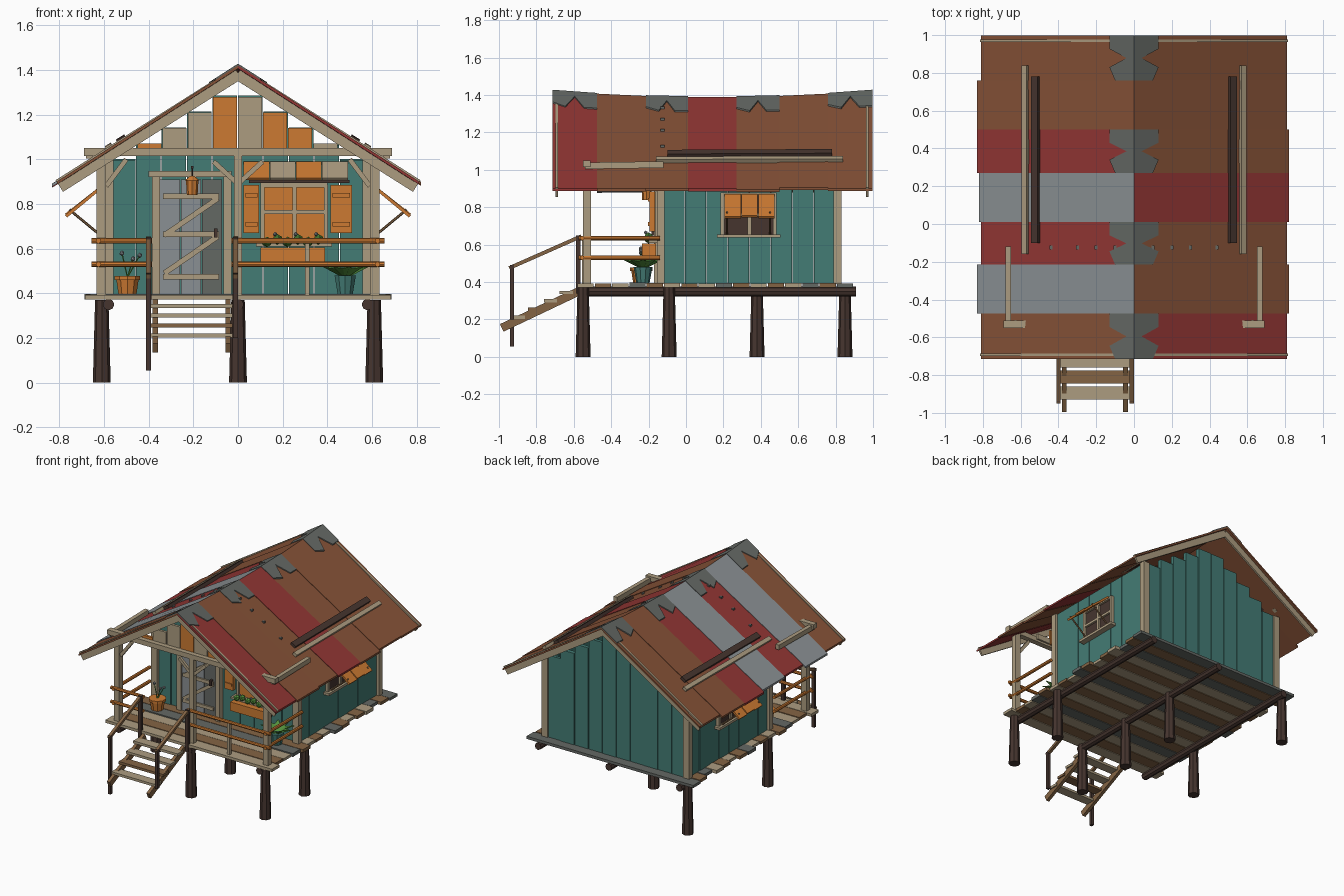
import bpy, bmesh, math, random
from mathutils import Vector, Matrix

random.seed(4)
cube = bpy.data.objects.get("Cube")
if cube:
    bpy.data.objects.remove(cube)


def linear(c):
    c /= 255
    return c / 12.92 if c <= 0.04045 else ((c + 0.055) / 1.055) ** 2.4


PALETTE = {
    "teal": (68, 124, 117), "pale_wood": (172, 156, 128), "dark_wood": (70, 53, 47),
    "orange": (204, 122, 50), "grey_metal": (138, 144, 147), "dark_grey": (100, 104, 100),
    "rust": (134, 82, 55), "red": (146, 54, 52), "brown_wood": (132, 100, 68),
    "green": (84, 146, 62)}
NAMES = list(PALETTE)
MATS = []
for n, rgb in PALETTE.items():
    m = bpy.data.materials.new(n)
    m.use_nodes = True
    col = [linear(c) for c in rgb] + [1]
    m.diffuse_color = col
    m.node_tree.nodes["Principled BSDF"].inputs["Base Color"].default_value = col
    MATS.append(m)


class Part:
    """Gathers coloured pieces into one object."""
    def __init__(self, name):
        self.name, self.bm, self.used = name, bmesh.new(), []

    def paint(self, faces, colour):
        if colour not in self.used:
            self.used.append(colour)
        for f in faces:
            f.material_index = self.used.index(colour)

    def box(self, x, y, z, colour):
        mid = Vector([(a + b) / 2 for a, b in (x, y, z)])
        size = [b - a for a, b in (x, y, z)]
        r = bmesh.ops.create_cube(self.bm, size=1, matrix=Matrix.Translation(mid) @ Matrix.Diagonal((*size, 1)))
        self.paint({f for v in r["verts"] for f in v.link_faces}, colour)

    def bar(self, p, q, w, h, colour, slope=None):
        p, q = Vector(p), Vector(q)
        d = (q - p).normalized()
        side = Vector(slope) if slope else (d.cross(Vector((0, 0, 1))) if abs(d.z) < 0.99 else Vector((1, 0, 0)))
        side.normalize()
        frame = Matrix((side, d, side.cross(d))).transposed().to_4x4()
        frame.translation = (p + q) / 2
        r = bmesh.ops.create_cube(self.bm, size=1, matrix=frame @ Matrix.Diagonal((w, (q - p).length, h, 1)))
        self.paint({f for v in r["verts"] for f in v.link_faces}, colour)

    def rod(self, p, q, r1, colour, r2=None, sides=8):
        p, q = Vector(p), Vector(q)
        m = Matrix.Translation((p + q) / 2) @ (q - p).to_track_quat('Z', 'Y').to_matrix().to_4x4()
        r = bmesh.ops.create_cone(self.bm, cap_ends=True, segments=sides, radius1=r1, radius2=r1 if r2 is None else r2,
                                  depth=(q - p).length, matrix=m)
        self.paint({f for v in r["verts"] for f in v.link_faces}, colour)

    def ball(self, c, r, colour):
        b = bmesh.ops.create_icosphere(self.bm, subdivisions=1, radius=r, matrix=Matrix.Translation(c))
        self.paint({f for v in b["verts"] for f in v.link_faces}, colour)

    def sheet(self, pts, thick, colour):
        top = [self.bm.verts.new(p) for p in pts]
        low = [self.bm.verts.new(Vector(p) - Vector((0, 0, thick))) for p in pts]
        n = len(pts)
        faces = [self.bm.faces.new(top), self.bm.faces.new(low[::-1])]
        faces += [self.bm.faces.new((top[i], low[i], low[(i + 1) % n], top[(i + 1) % n])) for i in range(n)]
        self.paint(faces, colour)

    def done(self):
        bmesh.ops.recalc_face_normals(self.bm, faces=self.bm.faces)
        me = bpy.data.meshes.new(self.name)
        self.bm.to_mesh(me)
        self.bm.free()
        for c in self.used:
            me.materials.append(MATS[NAMES.index(c)])
        bpy.context.collection.objects.link(bpy.data.objects.new(self.name, me))


EAVE, EAVE_Z = 0.82, 0.895


def roof_z(x, y):
    """Top of the sagging roof."""
    ridge = 1.385 + 0.035 * ((y - 0.14) / 0.85) ** 2
    return ridge + (EAVE_Z - ridge) * abs(x) / EAVE


# stilts and floor beams
p = Part("stilts")
for x, y in ((.61, -.55), (.61, -.09), (0, -.55), (0, -.09), (0, .38), (-.61, -.09), (-.61, .85)):
    p.rod((x, y, 0), (x, y, .37), .04, "dark_wood", .03)
p.done()
p = Part("floor_beams")
for x in (-.58, 0, .58):
    p.rod((x, -.58, .35), (x, .91, .35), .026, "dark_wood")
p.done()

# deck planks laid across
p = Part("deck")
count = 16
step = 1.48 / count
for i in range(count):
    y = -.58 + i * step
    c = ("pale_wood", "brown_wood", "pale_wood", "dark_grey", "brown_wood")[i % 5]
    c = "dark_grey" if i == count - 1 else c
    w = .685 if i in (0, count - 1) else random.uniform(.645, .69)
    p.box((-w, w), (y, y + step - .006), (.372, .394 + random.uniform(-.003, .003)), c)
p.done()

# plank walls, stepped under the gables
p = Part("walls")
for s in (-1, 1):
    for i in range(8):
        y = -.12 + i * .115
        o = random.uniform(0, .006)
        p.box(sorted((s * .565, s * (.585 + o))), (y, y + .111), (.392, 1.0), "teal")
for y in (-.13, .80):
    for i in range(10):
        x = -.57 + i * .114
        o = random.uniform(0, .006)
        top = roof_z(max(abs(x), abs(x + .114)), y) - .05
        p.box((x, x + .11), (y - o, y + .02 + o), (.392, top), "teal")
p.done()

# porch gable planks
p = Part("porch_gable")
for i, c in enumerate("orange pale_wood pale_wood orange pale_wood orange orange pale_wood".split()):
    x = -.45 + i * .1125
    top = roof_z(max(abs(x), abs(x + .1125)), -.5) - .055
    p.box((x, x + .107), (-.515, -.497), (1.03, top), c)
p.done()

# posts, tie beam, side plates and braces
p = Part("posts_and_beams")
for s in (-1, 1):
    p.bar((s * .612, -.53, .39), (s * .612, -.53, 1.02), .042, .042, "pale_wood")
    for y in (-.135, .81):
        p.bar((s * .582, y, .39), (s * .582, y, 1.0), .05, .042, "pale_wood")
    p.bar((s * .665, -.54, 1.022), (s * .665, -.12, 1.028), .03, .035, "pale_wood")
    p.bar((s * .59, -.53, .88), (s * .5, -.53, 1.0), .02, .022, "pale_wood")
    p.bar((0, -.53, .89), (s * .11, -.53, .99), .02, .022, "pale_wood")
p.bar((0, -.53, .39), (0, -.53, 1.02), .036, .036, "pale_wood")
p.bar((-.69, -.53, 1.033), (.69, -.53, 1.033), .04, .036, "pale_wood")
p.done()

# patchwork roof sheets
EDGES = (-.715, -.475, -.215, .01, .27, .5, .76, .997)
SHEETS = {-1: "rust grey_metal red grey_metal red rust rust", 1: "red rust rust red rust rust rust"}
p = Part("roof_sheets")
for s, row in SHEETS.items():
    for i, c in enumerate(row.split()):
        a, b = EDGES[i], EDGES[i + 1]
        e = random.choice((.81, .82, .832))
        lift = .004 * (i % 2)
        p.sheet([(x, y, roof_z(x, y) + lift) for x, y in ((0, a), (s * e, a), (s * e, b), (0, b))], .014, c)
p.done()

# notched ridge patches
p = Part("ridge_patches")
for i in (0, 2, 4, 6):
    a, b = EDGES[i], EDGES[i + 1]
    for s in (-1, 1):
        edge = ((0, a), (.1, a), (.13, a + .07), (.04, (a + b) / 2), (.13, b - .07), (.13, b), (0, b))
        p.sheet([(s * x, y, roof_z(x, y) + .008) for x, y in edge], .009, "dark_grey")
for s in (-1, 1):
    for x in (.1, .2, .3, .44):
        z = roof_z(x, -.12)
        p.box((s * x - .008, s * x + .008), (-.135, -.115), (z - .01, z + .01), "dark_grey")
p.done()

# barge boards and loose planks on the roof
p = Part("barge_boards")
for y in (-.692, .97):
    for s in (-1, 1):
        p.bar((0, y, roof_z(0, y) - .032), (s * .8, y, roof_z(.8, y) - .027), .014, .062, "pale_wood")
p.done()
p = Part("roof_planks")
for s in (-1, 1):
    tilt = (1, 0, -s * .62)
    for x, a, b, w, c in ((.575, -.16, .84, .03, "pale_wood"), (.52, -.1, .78, .042, "dark_wood")):
        p.bar((s * x, a, roof_z(x, a) + .008), (s * x, b, roof_z(x, b) + .006), w, .03, c, tilt)
p.done()

# porch railings
p = Part("railings")
for z in (.635, .53):
    p.rod((-.655, -.555, z), (-.385, -.555, z), .012, "orange")
    p.rod((-.03, -.555, z), (.655, -.555, z), .012, "orange")
    for s in (-1, 1):
        p.rod((s * .625, -.575, z), (s * .625, -.14, z), .012, "orange")
p.bar((.31, -.545, .39), (.31, -.545, .64), .022, .022, "pale_wood")
p.done()

# stairs
p = Part("stairs")
for x in (-.37, -.045):
    p.bar((x, -.57, .352), (x, -.985, .155), .024, .045, "brown_wood")
for i in range(4):
    y, z = -.64 - i * .085, .345 - i * .044
    p.box((-.39, -.025), (y - .035, y + .035), (z - .01, z + .008), "brown_wood" if i == 2 else "pale_wood")
for x, low in ((-.4, .055), (-.012, .2)):
    p.bar((x, -.93, low), (x, -.93, .49), .022, .022, "dark_wood")
    p.bar((x, -.575, .34), (x, -.575, .65), .024, .024, "dark_wood")
    p.bar((x, -.945, .475), (x, -.56, .645), .022, .02, "brown_wood")
p.done()

# door with frame and Z bracing
p = Part("door")
for i in range(3):
    x = -.35 + i * .094
    p.box((x, x + .09), (-.16, -.13), (.395, .91), "grey_metal" if i < 2 else "dark_grey")
p.box((-.4, -.03), (-.18, -.13), (.92, .948), "pale_wood")
for x in (-.385, -.065):
    p.box((x, x + .035), (-.172, -.13), (.395, .92), "pale_wood")
for z in (.835, .665, .475):
    p.bar((-.335, -.165, z), (-.085, -.165, z), .014, .024, "pale_wood")
for z in (.825, .655):
    p.bar((-.09, -.166, z), (-.33, -.166, z - .165), .012, .024, "pale_wood")
p.box((-.108, -.092), (-.185, -.16), (.65, .69), "dark_wood")
p.done()

# hanging lantern
p = Part("lantern")
p.rod((-.205, -.21, .84), (-.205, -.21, .905), .024, "orange", .028)
p.rod((-.205, -.21, .905), (-.205, -.21, .925), .034, "orange", .01)
p.rod((-.205, -.21, .925), (-.205, -.21, .97), .004, "dark_wood")
p.bar((-.205, -.22, .965), (-.205, -.13, .965), .012, .012, "dark_wood")
p.done()

# front window, shutters, striped awning
p = Part("front_window")
p.box((.1, .4), (-.148, -.13), (.62, .89), "orange")
for x in (.1, .245, .385):
    p.box((x, x + .018), (-.162, -.135), (.62, .885), "pale_wood")
for z in (.755, .875):
    p.box((.1, .4), (-.16, -.135), (z, z + .018), "pale_wood")
p.box((.08, .42), (-.2, -.13), (.61, .625), "pale_wood")
for x, w in ((.025, .07), (.415, .095)):
    p.box((x, x + w), (-.195, -.165), (.67, .885), "orange")
    for z in (.7, .83):
        p.box((x + .008, x + w - .008), (-.202, -.19), (z, z + .02), "orange")
for i in range(4):
    x = .025 + i * .117
    p.bar((x + .058, -.14, .985), (x + .058, -.24, .912), .115, .012, "pale_wood" if i % 2 else "orange")
p.bar((.05, -.225, .9), (.5, -.225, .9), .014, .014, "dark_wood")
p.done()

# flower box
p = Part("flower_box")
p.box((.1, .39), (-.235, -.16), (.54, .605), "orange")
for i in range(6):
    x = .13 + i * .046
    p.ball((x, -.2, .63 + .012 * (i % 2)), .024, "green")
    if i % 2:
        p.ball((x - .01, -.215, .665), .01, "grey_metal")
p.done()

# side windows with propped shutters
p = Part("side_windows")
for s in (-1, 1):
    def span(a, b):
        return sorted((s * a, s * b))
    p.box(span(.58, .597), (.2, .48), (.65, .87), "dark_wood")
    for y in (.185, .33, .465):
        p.box(span(.58, .612), (y, y + .02), (.65, .87), "pale_wood")
    for z, e in ((.637, .02), (.75, 0), (.86, 0)):
        p.box(span(.58, .612 + e), (.185 - e, .485 + e), (z, z + .018), "pale_wood")
    for i in range(3):
        y = .25 + i * .09
        p.bar((s * .625, y, .865), (s * .77, y, .745 + .006 * (i % 2)), .086, .014, "orange")
    for y in (.22, .45):
        p.rod((s * .61, y, .655), (s * .755, y, .775), .006, "brown_wood", sides=6)
p.done()

# potted plants on the porch
p = Part("leafy_plant")
p.rod((.48, -.23, .393), (.48, -.23, .48), .035, "teal", .05, 10)
for i in range(9):
    a = i * math.tau / 9
    d, t = Vector((math.cos(a), math.sin(a), 0)), Vector((-math.sin(a), math.cos(a), 0))
    base, up = Vector((.48, -.23, .465)), Vector((0, 0, 1))
    mid = base + d * .055 + up * .05
    p.sheet([base, mid + t * .02, base + d * .115 + up * .058, mid - t * .02], .004, "green")
p.done()
p = Part("flower_pot")
p.rod((-.495, -.24, .393), (-.495, -.24, .465), .042, "orange", .053, 10)
p.rod((-.495, -.24, .46), (-.495, -.24, .478), .06, "orange", .06, 10)
for x, z in ((-.52, .58), (-.47, .555), (-.44, .57)):
    p.rod((-.495, -.24, .47), (x, -.24, z), .003, "green", sides=5)
    p.ball((x, -.24, z), .012, "grey_metal")
p.done()
